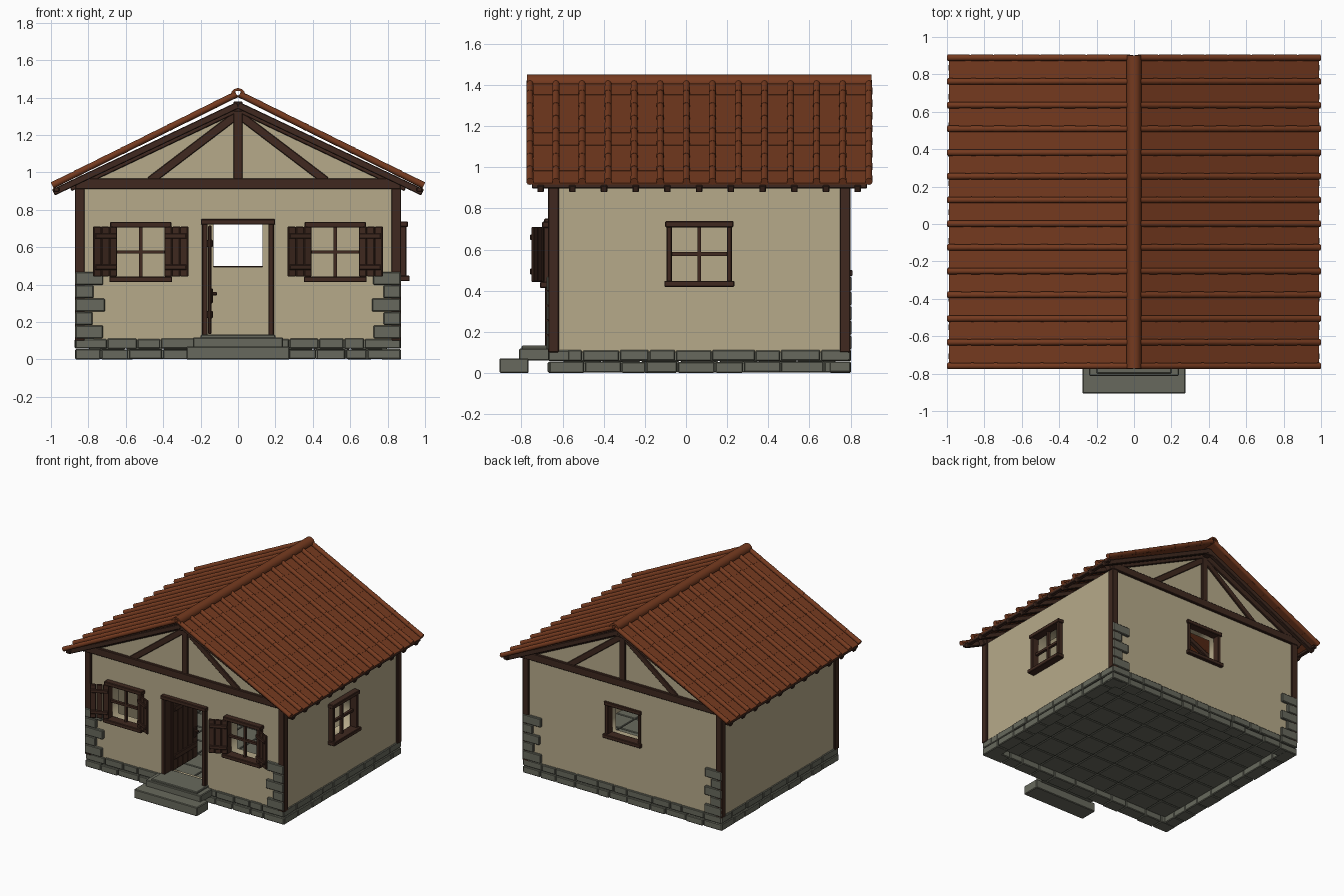
import bpy, bmesh, math, random
from mathutils import Matrix, Vector

if "Cube" in bpy.data.objects:
    bpy.data.objects.remove(bpy.data.objects["Cube"])
random.seed(4)
T, R = Matrix.Translation, Matrix.Rotation


def material(name, rgb):
    m = bpy.data.materials.new(name)
    m.use_nodes = True
    m.diffuse_color = (*rgb, 1)
    m.node_tree.nodes["Principled BSDF"].inputs["Base Color"].default_value = (*rgb, 1)
    return m


PLASTER = material("plaster", (0.47, 0.402, 0.255))
WOOD = material("dark_wood", (0.05, 0.022, 0.014))
TILE = material("clay_tile", (0.18, 0.043, 0.014))
STONE = material("grey_stone", (0.137, 0.141, 0.109))


def finish(name, bm, mat, smooth=False):
    bmesh.ops.recalc_face_normals(bm, faces=bm.faces[:])
    me = bpy.data.meshes.new(name)
    bm.to_mesh(me)
    bm.free()
    me.materials.append(mat)
    if smooth:
        me.shade_smooth()
        me.set_sharp_from_angle(angle=math.radians(40))
    bpy.context.collection.objects.link(bpy.data.objects.new(name, me))


def box(bm, xs, ys, zs, M=Matrix(), bevel=0.004):
    """Bevelled box from (min, max) pairs."""
    lo, hi = Vector((xs[0], ys[0], zs[0])), Vector((xs[1], ys[1], zs[1]))
    vs = bmesh.ops.create_cube(bm, size=1, matrix=M @ T((lo + hi) / 2) @ Matrix.Diagonal((*(hi - lo), 1)))["verts"]
    if bevel:
        edges = {e for v in vs for e in v.link_edges}
        bmesh.ops.bevel(bm, geom=list(edges), offset=bevel, segments=1, affect='EDGES')


def rod(bm, a, b, r1, r2, sides=10, caps=True):
    """Tapered rod between two points."""
    a, b = Vector(a), Vector(b)
    turn = (b - a).to_track_quat('Z', 'Y').to_matrix().to_4x4()
    bmesh.ops.create_cone(bm, cap_ends=caps, segments=sides, radius1=r1, radius2=r2,
                          depth=(b - a).length, matrix=T((a + b) / 2) @ turn)


def beam(bm, a, b, y, depth, thick):
    """Timber in the xz plane from a to b."""
    d = Vector((b[0] - a[0], 0, b[1] - a[1]))
    M = T((a[0], y, a[1])) @ R(-math.atan2(d.z, d.x), 4, 'Y')
    box(bm, (0, d.length), (-depth / 2, depth / 2), (-thick / 2, thick / 2), M)


def rect(x0, x1, z0, z1):
    return [(x0, z0), (x1, z0), (x1, z1), (x0, z1)]


def wall(name, outline, holes, M):
    """Plaster panel with openings, from a filled flat curve."""
    cu = bpy.data.curves.new(name, 'CURVE')
    cu.dimensions, cu.fill_mode, cu.extrude = '2D', 'BOTH', 0.05
    for pts in [outline] + holes:
        sp = cu.splines.new('POLY')
        sp.points.add(len(pts) - 1)
        for p, c in zip(sp.points, pts):
            p.co = (*c, 0, 1)
        sp.use_cyclic_u = True
    tmp = bpy.data.objects.new(name, cu)
    me = bpy.data.meshes.new_from_object(tmp)
    bpy.data.objects.remove(tmp)
    bm = bmesh.new()
    bm.from_mesh(me)
    bmesh.ops.remove_doubles(bm, verts=bm.verts[:], dist=0.0005)
    bm.transform(M)
    finish(name, bm, PLASTER)


# Plaster walls
gable = [(-.84, .1), (.84, .1), (.84, .93), (0, 1.34), (-.84, .93)]
side = rect(-.64, .77, .1, .92)
stand = R(math.pi / 2, 4, 'X')
turned = R(math.pi / 2, 4, 'Z') @ stand
wall("front_wall", gable, [rect(-.17, .17, .12, .73), rect(-.655, -.385, .435, .715),
                           rect(.385, .655, .435, .715)], T((0, -.605, 0)) @ stand)
wall("back_wall", gable, [rect(-.132, .132, .495, .73)], T((0, .735, 0)) @ stand)
wall("right_wall", side, [rect(-.075, .205, .44, .715)], T((.81, 0, 0)) @ turned)
wall("left_wall", side, [], T((-.81, 0, 0)) @ turned)

# Corner posts, tie beams and gable trusses
bm = bmesh.new()
for s in (-1, 1):
    for y0 in (-.67, .748):
        box(bm, sorted((s * .82, s * .872)), (y0, y0 + .052), (.1, .93))
finish("corner_posts", bm, WOOD)
bm = bmesh.new()
for y in (-.645, .775):
    box(bm, (-.87, .87), (y - .03, y + .03), (.91, .968))
    box(bm, (-.025, .025), (y - .025, y + .025), (.96, 1.36))
    for s in (-1, 1):
        beam(bm, (s * .47, .955), (s * .01, 1.305), y, .045, .045)
        beam(bm, (0, 1.348), (s * .9, .922), y, .05, .05)
finish("gable_timbers", bm, WOOD)

# Rafters, ridge beam and eave battens
bm = bmesh.new()
for k in range(11):
    for s in (-1, 1):
        beam(bm, (0, 1.36), (s * .987, .893), -.707 + .1542 * k, .032, .036)
box(bm, (-.025, .025), (-.72, .85), (1.325, 1.378))
for s in (-1, 1):
    box(bm, sorted((s * .955, s * .985)), (-.75, .88), (.897, .92))
finish("roof_timbers", bm, WOOD)

# Roof: flat tile courses with round cover tiles standing above them
ROWS, RIBS, FRONT, BACK = 8, 14, -.759, .889
slope = math.atan(.495)
step = .993 / math.cos(slope) / ROWS
for side_name, s in (("right", 1), ("left", -1)):
    flats, covers = bmesh.new(), bmesh.new()
    M = Matrix.Diagonal((s, 1, 1, 1)) @ T((0, 0, 1.422)) @ R(slope, 4, 'Y')
    for i in range(ROWS):
        a, b = i * step, (i + 1) * step
        tilt = T((a, 0, 0)) @ R(-.01, 4, 'Y')
        box(flats, (0, step), (FRONT, BACK), (-.018, -.01), M @ tilt, 0)
        for j in range(RIBS):
            y = FRONT + (BACK - FRONT) * j / (RIBS - 1)
            rod(covers, M @ Vector((max(a - .005, .01), y, 0)), M @ Vector((b, y, 0)), .0165, .0182)
    finish(side_name + "_roof_tiles", flats, TILE)
    finish(side_name + "_cover_tiles", covers, TILE, True)

# Hollow ridge cap
bm = bmesh.new()
rod(bm, (0, -.772, 1.411), (0, .902, 1.411), .04, .04, 12, False)
bmesh.ops.bisect_plane(bm, geom=bm.verts[:] + bm.edges[:] + bm.faces[:], plane_co=(0, 0, 1.405),
                       plane_no=(0, 0, 1), clear_inner=True)
bmesh.ops.solidify(bm, geom=bm.faces[:], thickness=.014)
finish("ridge_cap", bm, TILE, True)


# Stone base courses
def course(bm, a, b, count, z0, z1, M):
    cuts = [a + (b - a) * (i + (random.uniform(-.25, .25) if 0 < i < count else 0)) / count
            for i in range(count + 1)]
    for p, q in zip(cuts, cuts[1:]):
        box(bm, (p + .002, q - .002), (random.uniform(-.006, .002), .1),
            (z0 + random.uniform(0, .003), z1 - random.uniform(0, .004)), M, .005)


bm = bmesh.new()
for z0, z1 in ((0, .056), (.057, .113)):
    for M, half, n in ((T((0, -.667, 0)), .87, 11), (T((0, .797, 0)) @ R(math.pi, 4, 'Z'), .87, 11),
                       (T((.867, .065, 0)) @ R(math.pi / 2, 4, 'Z'), .73, 9),
                       (T((-.867, .065, 0)) @ R(-math.pi / 2, 4, 'Z'), .73, 9)):
        course(bm, -half, half, n, z0, z1, M)
finish("stone_base", bm, STONE)

# Alternating corner stones on front and back
bm = bmesh.new()
for s in (-1, 1):
    for y in (-.658, .784):
        for i in range(5):
            w = (.15 if i % 2 == 0 else .09) + random.uniform(-.008, .008)
            z = .113 + i * .0715
            box(bm, sorted((s * .869, s * (.869 - w))), (y - .02, y + .02), (z, z + .069), bevel=.005)
finish("corner_stones", bm, STONE)

# Paved floor
bm = bmesh.new()
box(bm, (-.82, .82), (-.62, .75), (.06, .1), bevel=0)
NX, NY = 8, 7
for i in range(NX):
    for j in range(NY):
        x, y = -.8 + 1.6 * i / NX, -.6 + 1.33 * j / NY
        box(bm, (x + .003, x + 1.6 / NX - .003), (y + .003, y + 1.33 / NY - .003), (.053, .11))
finish("floor_slabs", bm, STONE)

# Doorstep
bm = bmesh.new()
box(bm, (-.276, .276), (-.907, -.765), (0, .07), bevel=.005)
box(bm, (-.24, .24), (-.812, -.66), (.06, .118), bevel=.005)
box(bm, (-.2, .2), (-.8, -.59), (.1, .132), bevel=.005)
finish("door_steps", bm, STONE)


# Windows: local x along the wall, -y outwards
def window(name, M, half, z0, z1, bars=True):
    bm = bmesh.new()
    for s in (-1, 1):
        box(bm, sorted((s * half, s * (half + .025))), (-.04, .02), (z0 - .01, z1 + .01), M)
    box(bm, (-half - .032, half + .032), (-.048, .02), (z1, z1 + .03), M)
    box(bm, (-half - .036, half + .036), (-.058, .02), (z0 - .03, z0), M)
    if bars:
        mid = (z0 + z1) / 2
        box(bm, (-.009, .009), (-.012, .01), (z0, z1), M, 0)
        box(bm, (-half, half), (-.012, .01), (mid - .009, mid + .009), M, 0)
    finish(name + "_frame", bm, WOOD)


def shutters(name, M, half, z0, z1):
    bm = bmesh.new()
    for s in (-1, 1):
        H = M @ Matrix.Diagonal((s, 1, 1, 1)) @ T((half, -.026, 0)) @ R(math.radians(-26), 4, 'Z')
        for i in range(3):
            box(bm, (i * .047, i * .047 + .045), (-.016, 0), (z0, z1), H)
        for z in (z0 + .05, z1 - .05):
            box(bm, (.005, .135), (-.026, -.014), (z - .014, z + .014), H)
    finish(name + "_shutters", bm, WOOD)


for label, x in (("front_left_window", .52), ("front_right_window", -.52)):
    place = T((x, -.652, 0))
    window(label, place, .132, .443, .705)
    shutters(label, place, .132, .443, .71)
window("side_window", T((.86, .065, 0)) @ R(math.pi / 2, 4, 'Z'), .134, .448, .708)
window("back_window", T((0, .752, 0)) @ R(math.pi, 4, 'Z'), .13, .5, .725, False)

# Door frame and open plank door
bm = bmesh.new()
for s in (-1, 1):
    box(bm, sorted((s * .162, s * .192)), (-.685, -.59), (.125, .73))
box(bm, (-.198, .198), (-.69, -.59), (.72, .75))
finish("door_frame", bm, WOOD)
bm = bmesh.new()
for i in range(5):
    box(bm, (-.16, -.142), (-.61 + i * .062, -.55 + i * .062), (.135, .715))
for z in (.24, .62):
    box(bm, (-.165, -.134), (-.6, -.31), (z - .02, z + .02))
finish("door_leaf", bm, WOOD)
bm = bmesh.new()
box(bm, (-.15, -.112), (-.345, -.325), (.343, .36))
box(bm, (-.145, -.135), (-.35, -.32), (.3, .38))
finish("door_handle", bm, WOOD)
